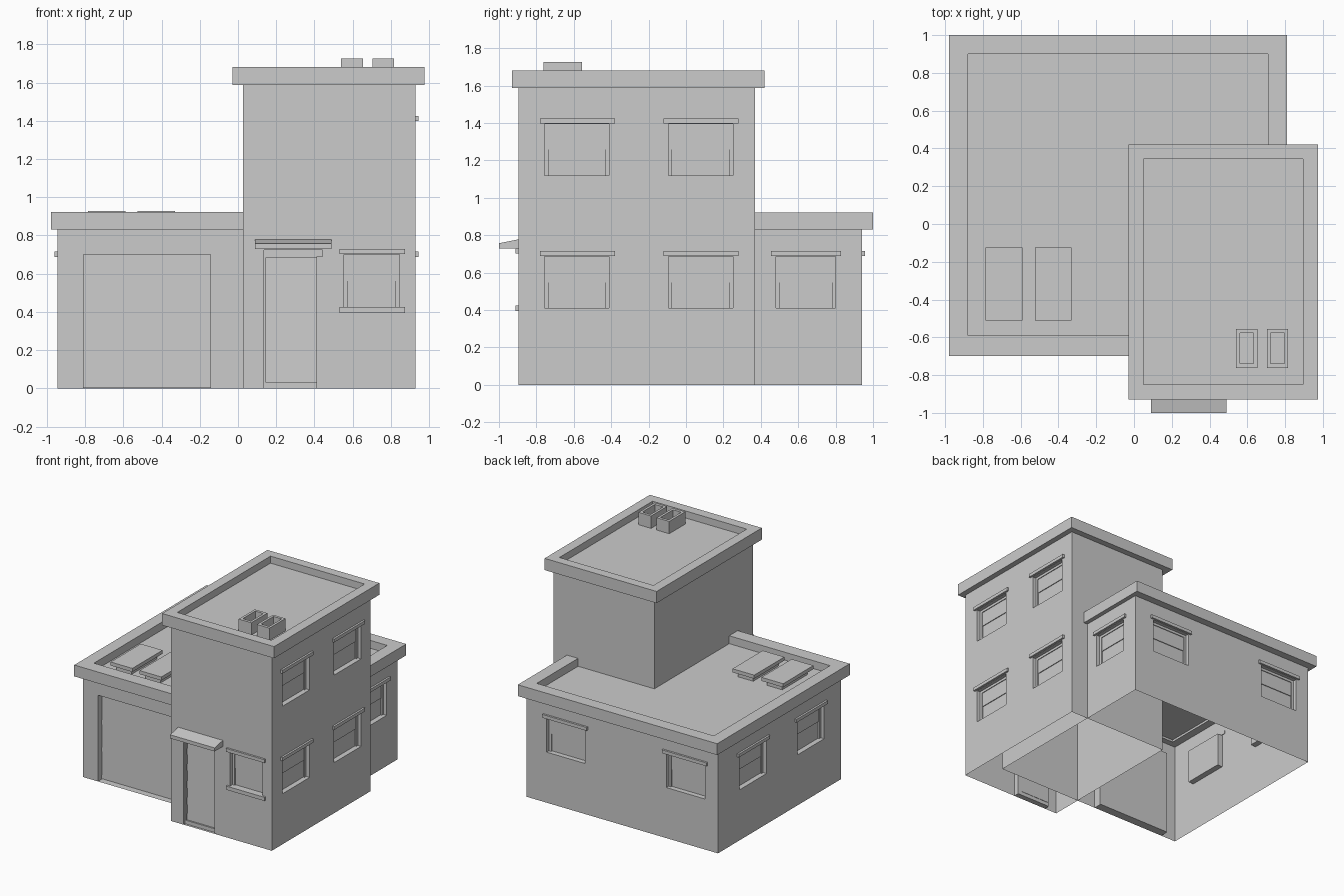
import bpy, bmesh
from mathutils import Vector

if "Cube" in bpy.data.objects:
    bpy.data.objects.remove(bpy.data.objects["Cube"])


def finish(name, bm):
    me = bpy.data.meshes.new(name)
    bm.to_mesh(me)
    bm.free()
    ob = bpy.data.objects.new(name, me)
    bpy.context.collection.objects.link(ob)
    return ob


def prism(name, bottom, top):
    """Closed solid from two matching rings of points."""
    bm = bmesh.new()
    a = [bm.verts.new(p) for p in bottom]
    b = [bm.verts.new(p) for p in top]
    bm.faces.new(a)
    bm.faces.new(b)
    n = len(a)
    for i in range(n):
        bm.faces.new((a[i], a[(i + 1) % n], b[(i + 1) % n], b[i]))
    bmesh.ops.recalc_face_normals(bm, faces=bm.faces)
    return finish(name, bm)


def rect(x0, x1, y0, y1, z):
    return [(x0, y0, z), (x1, y0, z), (x1, y1, z), (x0, y1, z)]


def box(name, x0, x1, y0, y1, z0, z1):
    return prism(name, rect(x0, x1, y0, y1, z0), rect(x0, x1, y0, y1, z1))


def ring(name, outer, inner, z0, z1):
    """Rectangular tube: outer and inner are x0, x1, y0, y1."""
    bm = bmesh.new()
    loops = [[bm.verts.new(p) for p in rect(*r, z)]
             for r, z in ((outer, z0), (outer, z1), (inner, z1), (inner, z0))]
    for k in range(4):
        a, b = loops[k], loops[(k + 1) % 4]
        for i in range(4):
            j = (i + 1) % 4
            bm.faces.new((a[i], a[j], b[j], b[i]))
    bmesh.ops.recalc_face_normals(bm, faces=bm.faces)
    return finish(name, bm)


class Wall:
    """Flat wall; local coordinates are u (along), z (up), d (outward)."""

    def __init__(self, side, offset):
        self.along_x = side in ('front', 'back')
        self.sign = -1 if side in ('front', 'left') else 1
        self.offset = offset

    def at(self, u, z, d=0.0):
        n = self.offset + self.sign * d
        return (u, n, z) if self.along_x else (n, u, z)

    def solid(self, name, u0, u1, profile):
        """Extrude a (d, z) profile along the wall."""
        return prism(name, [self.at(u0, z, d) for d, z in profile],
                     [self.at(u1, z, d) for d, z in profile])

    def block(self, name, u0, u1, z0, z1, d0, d1):
        return self.solid(name, u0, u1, [(d0, z0), (d1, z0), (d1, z1), (d0, z1)])

    def sheet(self, name, u0, u1, z1, holes, depth=0.045):
        """Wall skin with rectangular openings and their reveals."""
        us = sorted({u0, u1, *[v for h in holes for v in h[:2]]})
        zs = sorted({0, z1, *[v for h in holes for v in h[2:]]})
        bm = bmesh.new()
        normal = Vector(self.at(0, 0, 1)) - Vector(self.at(0, 0, 0))
        for a, b in zip(us, us[1:]):
            for c, d in zip(zs, zs[1:]):
                if any(h[0] < (a + b) / 2 < h[1] and h[2] < (c + d) / 2 < h[3] for h in holes):
                    continue
                f = bm.faces.new([bm.verts.new(self.at(*p)) for p in ((a, c), (b, c), (b, d), (a, d))])
                f.normal_update()
                if f.normal.dot(normal) < 0:
                    f.normal_flip()
        for a, b, c, d in holes:
            mid = Vector(self.at((a + b) / 2, (c + d) / 2))
            cs = [(a, c), (b, c), (b, d), (a, d)]
            for p, q in zip(cs, cs[1:] + cs[:1]):
                f = bm.faces.new([bm.verts.new(self.at(*v)) for v in
                                  ((*p, 0), (*q, 0), (*q, -depth), (*p, -depth))])
                f.normal_update()
                if f.normal.dot(mid - f.calc_center_median()) < 0:
                    f.normal_flip()
        bmesh.ops.remove_doubles(bm, verts=bm.verts, dist=1e-5)
        return finish(name, bm)

    def window(self, u0, u1, z0, z1, sill=False):
        t = 0.02
        for a, b in ((u0, u0 + t), (u1 - t, u1)):
            self.block("window_stile", a, b, z0, z1, -0.045, -0.03)
        self.block("window_head", u0 + t, u1 - t, z1 - t, z1, -0.045, -0.03)
        zm = (z0 + z1) / 2
        self.block("upper_pane", u0 + t, u1 - t, zm, z1 - t, -0.045, -0.036)
        self.block("lower_pane", u0 + t, u1 - t, z0, zm, -0.047, -0.042)
        self.block("window_lintel", u0 - .025, u1 + .03, z1 + .003, z1 + .03, -0.005, 0.016)
        if sill:
            self.block("window_sill", u0 - .025, u1 + .03, z0 - .03, z0, -0.005, 0.016)

    def panels(self, name, u0, u1, levels, d):
        """Lapped door panels between the given heights."""
        for a, b in zip(levels, levels[1:]):
            self.solid(name, u0, u1, [(d - .01, a), (d + .006, a), (d, b), (d - .01, b)])


LOW, UP = (0.41, 0.685), (1.12, 1.395)
W = 0.1725  # half window width

# Walls: (part, side, offset, from, to, height, windows)
side_win = [(c - W, c + W, *z) for c in (-0.583, 0.078) for z in (LOW, UP)]
walls = [
    ("wing_right_wall", 'right', 0.775, -0.64, 0.94, 0.85, [(0.48, 0.80, *LOW)]),
    ("wing_back_wall", 'back', 0.94, -0.945, 0.775, 0.85, [(c - W, c + W, *LOW) for c in (-0.655, 0.42)]),
    ("wing_left_wall", 'left', -0.945, -0.64, 0.94, 0.85, [(c - W, c + W, *LOW) for c in (-0.25, 0.49)]),
    ("tower_right_wall", 'right', 0.93, -0.895, 0.37, 1.6, side_win),
    ("tower_back_wall", 'back', 0.37, 0.025, 0.93, 1.6, []),
    ("tower_left_wall", 'left', 0.025, -0.895, 0.37, 1.6, []),
]
for name, side, off, u0, u1, h, wins in walls:
    w = Wall(side, off)
    w.sheet(name, u0, u1, h, wins)
    for win in wins:
        w.window(*win)

# Wing front with garage door
front = Wall('front', -0.64)
front.sheet("wing_front_wall", -0.945, 0.775, 0.85, [(-0.81, -0.145, 0, 0.70)], 0.06)
front.panels("garage_door_panel", -0.81, -0.145, [0.004, 0.225, 0.445, 0.70], -0.055)

# Tower front with entrance and window
front = Wall('front', -0.895)
win = (0.555, 0.845, 0.425, 0.70)
front.sheet("tower_front_wall", 0.025, 0.93, 1.6, [(0.137, 0.442, 0, 0.725), win])
front.window(*win, sill=True)
front.panels("door_panel", 0.147, 0.41, [0.03, 0.155, 0.29, 0.43, 0.56, 0.685], -0.038)
front.block("door_jamb_left", 0.137, 0.147, 0, 0.69, -0.045, -0.02)
front.block("door_jamb_right", 0.41, 0.442, 0, 0.69, -0.045, -0.005)
front.block("door_head", 0.137, 0.442, 0.685, 0.725, -0.045, -0.02)
front.block("door_threshold", 0.147, 0.41, 0, 0.03, -0.045, -0.02)
front.solid("door_hood", 0.09, 0.49, [(0, 0.728), (0.105, 0.728), (0.105, 0.757), (0, 0.778)])

# Flat roofs with parapets
for name, outer, inner, z0, z1, deck in (
        ("wing", (-0.98, 0.81, -0.70, 1.0), (-0.88, 0.71, -0.59, 0.90), 0.83, 0.922, 0.858),
        ("tower", (-0.03, 0.975, -0.93, 0.42), (0.05, 0.895, -0.85, 0.345), 1.587, 1.682, 1.625)):
    ring(name + "_parapet", outer, inner, z0, z1)
    box(name + "_roof_deck", *inner, deck - 0.01, deck)

# Skylights on the wing roof
for x in (-0.785, -0.525):
    box("skylight_base", x + .03, x + .165, -0.48, -0.155, 0.855, 0.90)
    box("skylight_lid", x, x + .195, -0.512, -0.125, 0.898, 0.927)

# Hollow vents on the tower roof
for x in (0.54, 0.703):
    ring("roof_vent", (x, x + .113, -0.762, -0.556), (x + .02, x + .093, -0.738, -0.578), 1.62, 1.725)
